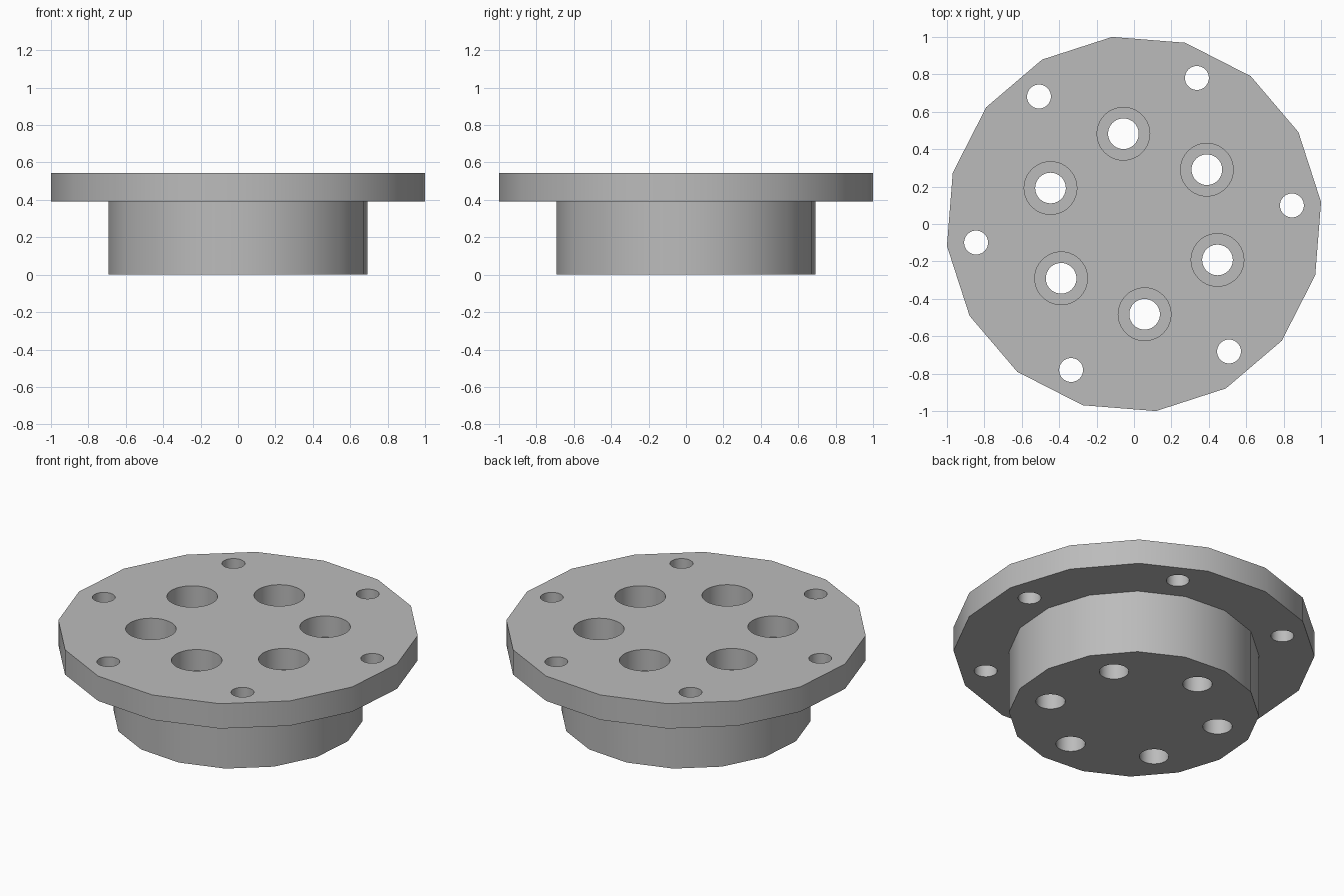
import bpy, bmesh, math

cube = bpy.data.objects.get("Cube")
if cube:
    bpy.data.objects.remove(cube)

TURN = math.radians(6.7)
SIDES = 16
FLANGE_BOTTOM, TOP = 0.39, 0.543

steel = bpy.data.materials.new("plain grey")
steel.use_nodes = True
grey = (0.5, 0.5, 0.5, 1)
steel.diffuse_color = grey
steel.node_tree.nodes["Principled BSDF"].inputs["Base Color"].default_value = grey


def new_object(name, bm):
    bmesh.ops.recalc_face_normals(bm, faces=bm.faces)
    mesh = bpy.data.meshes.new(name)
    bm.to_mesh(mesh)
    bm.free()
    mesh.materials.append(steel)
    obj = bpy.data.objects.new(name, mesh)
    bpy.context.collection.objects.link(obj)
    return obj


def add_lathe(bm, profile, sides, center=(0, 0), turn=0.0):
    """Closed solid of revolution from (radius, z) pairs."""
    rings = []
    for r, z in profile:
        angles = [turn + math.tau * i / sides for i in range(sides)]
        rings.append([bm.verts.new((center[0] + r * math.cos(a),
                                    center[1] + r * math.sin(a), z)) for a in angles])
    for low, high in zip(rings, rings[1:]):
        for i in range(sides):
            j = (i + 1) % sides
            bm.faces.new((low[i], low[j], high[j], high[i]))
    bm.faces.new(rings[0][::-1])
    bm.faces.new(rings[-1])


def add_hole_circle(bm, count, radius, start, profile):
    for i in range(count):
        a = start + math.tau * i / count
        add_lathe(bm, profile, 40, (radius * math.cos(a), radius * math.sin(a)))


# Flange with the narrower hub below it
bm = bmesh.new()
add_lathe(bm, [(0.697, 0), (0.697, FLANGE_BOTTOM), (1.007, FLANGE_BOTTOM), (1.007, TOP)],
          SIDES, turn=TURN)
body = new_object("flanged_hub", bm)

# Counterbored inner holes and plain rim holes
bm = bmesh.new()
floor = TOP - 0.13
add_hole_circle(bm, 6, 0.486, TURN + math.radians(30),
                [(0.082, -0.1), (0.082, floor), (0.141, floor), (0.141, TOP + 0.1)])
add_hole_circle(bm, 6, 0.85, TURN, [(0.064, 0.2), (0.064, TOP + 0.1)])
cutter = new_object("hole_cutter", bm)
cutter.hide_render = True

cut = body.modifiers.new("holes", 'BOOLEAN')
cut.operation = 'DIFFERENCE'
cut.solver = 'EXACT'
cut.object = cutter

bpy.ops.object.select_all(action='DESELECT')
body.select_set(True)
bpy.context.view_layer.objects.active = body
bpy.ops.object.modifier_apply(modifier=cut.name)
bpy.data.objects.remove(cutter)
bpy.ops.object.shade_smooth_by_angle(angle=math.radians(35))
